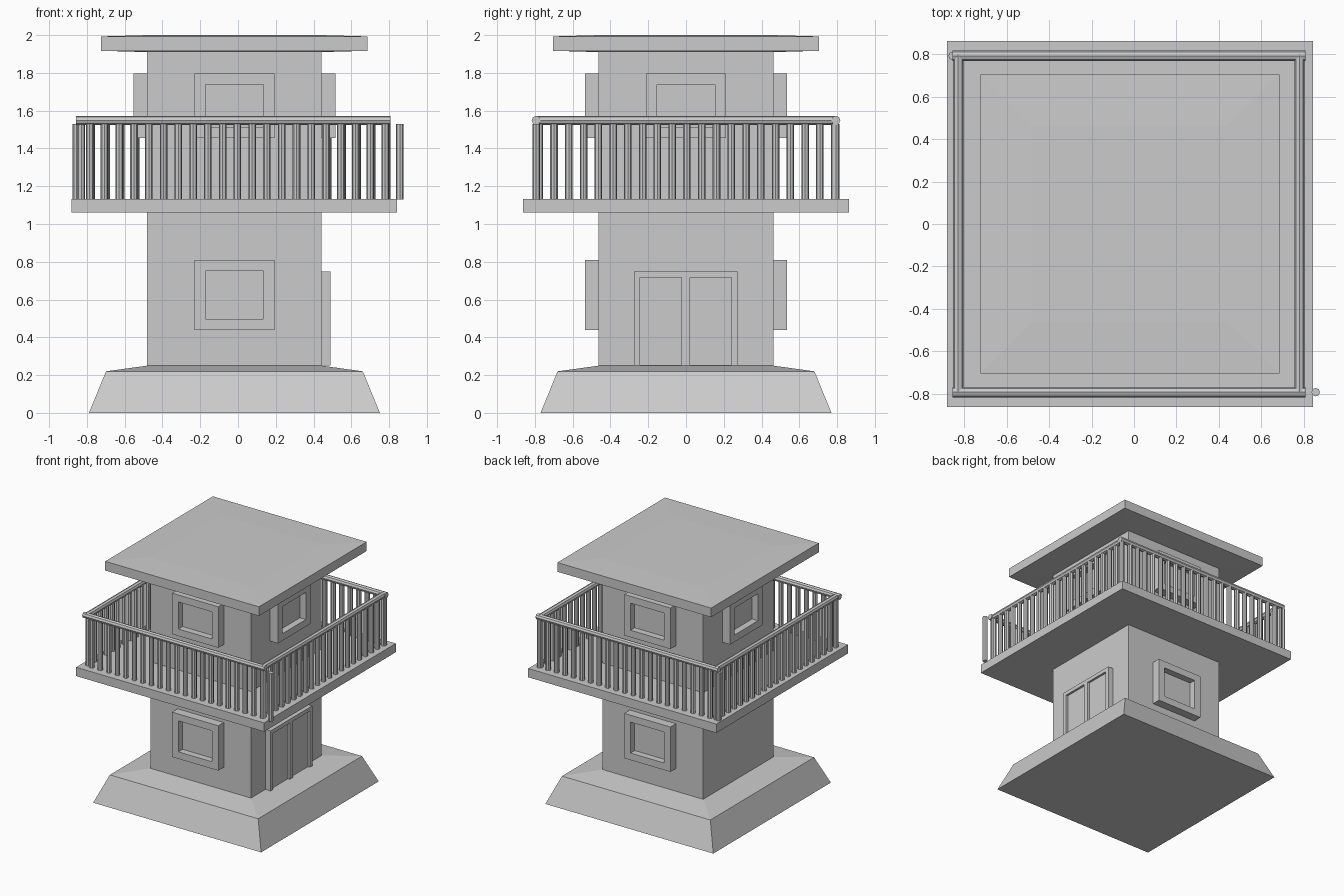
import bpy, bmesh
from math import pi
from mathutils import Matrix, Vector

if "Cube" in bpy.data.objects:
    bpy.data.objects.remove(bpy.data.objects["Cube"])

CX = -0.019         # tower axis; the stray corner post shifts the bounds
AXIS = Matrix.Translation((CX, 0, 0))


def finish(name, bm, mat=None):
    bmesh.ops.recalc_face_normals(bm, faces=bm.faces)
    if mat:
        bm.transform(mat)
    me = bpy.data.meshes.new(name)
    bm.to_mesh(me)
    bm.free()
    ob = bpy.data.objects.new(name, me)
    bpy.context.collection.objects.link(ob)
    return ob


def square_stack(name, levels):
    """Loft square rings given as (half size, z)."""
    bm = bmesh.new()
    rings = [[bm.verts.new((sx * h, sy * h, z))
              for sx, sy in ((-1, -1), (1, -1), (1, 1), (-1, 1))] for h, z in levels]
    for a, b in zip(rings, rings[1:]):
        for i in range(4):
            j = (i + 1) % 4
            bm.faces.new((a[i], a[j], b[j], b[i]))
    bm.faces.new(rings[0][::-1])
    bm.faces.new(rings[-1])
    return finish(name, bm, AXIS)


def add_box(bm, lo, hi):
    lo, hi = Vector(lo), Vector(hi)
    m = Matrix.Translation((lo + hi) / 2) @ Matrix.Diagonal((*(hi - lo), 1))
    bmesh.ops.create_cube(bm, size=1, matrix=m)


def add_rod(bm, a, b, r, sides):
    a, b = Vector(a), Vector(b)
    rot = (b - a).to_track_quat('Z', 'Y').to_matrix().to_4x4()
    bmesh.ops.create_cone(bm, cap_ends=True, segments=sides, radius1=r, radius2=r,
                          depth=(b - a).length, matrix=Matrix.Translation((a + b) / 2) @ rot)


def facing(turn):
    return AXIS @ Matrix.Rotation(turn * pi / 2, 4, 'Z')


def window(name, turn, z0, z1):
    """Thick frame with a sunken pane, built on the front and turned."""
    bm = bmesh.new()
    add_box(bm, (-0.212, -0.534, z0), (0.212, -0.45, z1))
    bm.normal_update()
    front = [f for f in bm.faces if f.normal.y < -0.9]
    bmesh.ops.inset_region(bm, faces=front, thickness=0.058, use_even_offset=True)
    pane = bmesh.ops.extrude_face_region(bm, geom=front)
    verts = [g for g in pane['geom'] if isinstance(g, bmesh.types.BMVert)]
    bmesh.ops.translate(bm, verts=verts, vec=(0, 0.055, 0))
    old = [f for f in front if f.is_valid]
    bmesh.ops.delete(bm, geom=old, context='FACES_ONLY')
    finish(name, bm, facing(turn))


# Base, tower, deck and roof
square_stack("base", [(0.77, 0), (0.68, 0.22), (0.462, 0.25)])
square_stack("tower", [(0.462, 0.24), (0.462, 1.92)])
square_stack("deck", [(0.862, 1.06), (0.862, 1.133)])
square_stack("roof", [(0.462, 1.91), (0.705, 1.917), (0.705, 1.993), (0.462, 2.0)])

# Windows: four above, front and back below
for turn, side in enumerate(("front", "right", "back", "left")):
    window("upper_window_" + side, turn, 1.456, 1.796)
    if turn % 2 == 0:
        window("lower_window_" + side, turn, 0.438, 0.81)

# Double door on the right side
bm = bmesh.new()
for u0, u1 in ((-0.275, -0.243), (-0.023, 0.02), (0.24, 0.272)):
    add_box(bm, (u0, -0.51, 0.25), (u1, -0.45, 0.716))
add_box(bm, (-0.275, -0.51, 0.716), (0.272, -0.45, 0.748))
finish("door_frame", bm, facing(1))
bm = bmesh.new()
for u0, u1 in ((-0.243, -0.023), (0.02, 0.24)):
    add_box(bm, (u0, -0.492, 0.25), (u1, -0.45, 0.716))
finish("door_panels", bm, facing(1))

# Hand rails
RX0, RX1, RY, RZ = -0.829, 0.781, 0.793, 1.549
bm = bmesh.new()
for y in (-RY, RY):
    add_rod(bm, (-0.857, y, RZ), (0.808, y, RZ), 0.024, 8)
for x in (RX0, RX1):
    add_rod(bm, (x, -0.8, RZ), (x, 0.8, RZ), 0.024, 8)
finish("hand_rails", bm)

# Balusters; the front row runs one past the corner
STEP = 0.0782
spots = [(0.857 - STEP * i, -RY) for i in range(22)]
spots += [(-0.855 + STEP * i, RY) for i in range(22)]
spots += [(x, 0.787 - STEP * i) for x in (RX0, RX1) for i in range(21)]
bm = bmesh.new()
for x, y in spots:
    add_rod(bm, (x, y, 1.13), (x, y, 1.53), 0.02, 8)
finish("balusters", bm)
